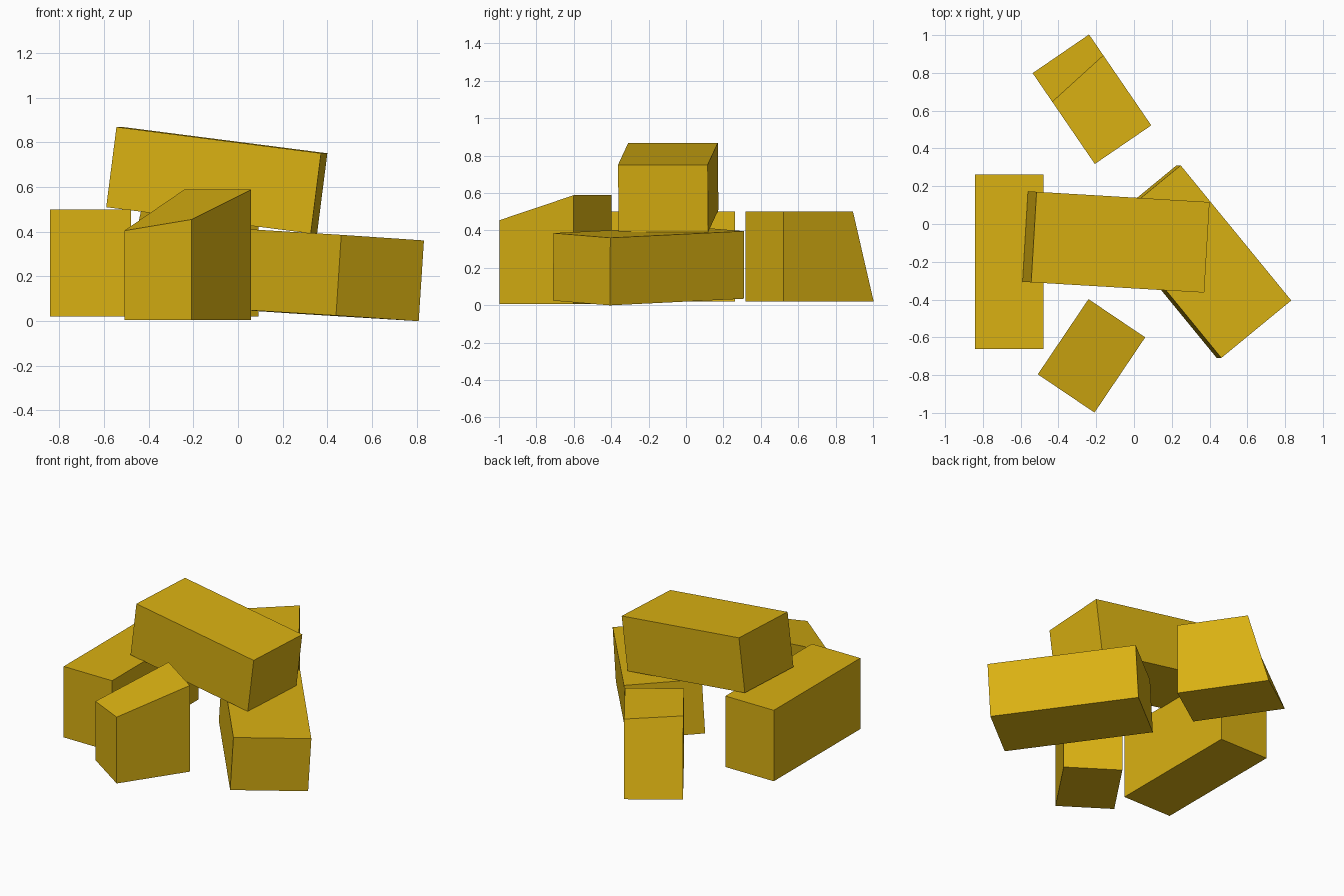
import bpy
import bmesh
from math import radians

default = bpy.data.objects.get("Cube")
if default:
    bpy.data.objects.remove(default, do_unlink=True)

# Straw colour shared by every bale
STRAW = (0.70, 0.44, 0.006, 1.0)
straw = bpy.data.materials.new("straw_gold")
straw.use_nodes = True
straw.diffuse_color = STRAW
straw.node_tree.nodes["Principled BSDF"].inputs["Base Color"].default_value = STRAW

LENGTH, WIDTH, THICK = 0.925, 0.48, 0.362
HALF_LENGTH = 0.583


def make_block(name, size, location, rotation, base_at_origin=False, shape=None):
    """A box with flat faces, optionally reshaped before it is placed."""
    bm = bmesh.new()
    bmesh.ops.create_cube(bm, size=1)
    for v in bm.verts:
        if base_at_origin:
            v.co.z += 0.5
        v.co = [c * s for c, s in zip(v.co, size)]
        if shape:
            shape(v)
    mesh = bpy.data.meshes.new(name)
    bm.to_mesh(mesh)
    bm.free()
    mesh.materials.append(straw)
    obj = bpy.data.objects.new(name, mesh)
    bpy.context.collection.objects.link(obj)
    obj.location = location
    obj.rotation_euler = [radians(a) for a in rotation]
    return obj


def slope_end(v):
    """Cut the far end of a half bale at a slightly twisted slant."""
    if v.co.z > 0.1 and v.co.y < 0:
        v.co.z -= 0.134 if v.co.x > 0 else 0.184


def whole_bale(name, location, rotation):
    make_block(name, (LENGTH, WIDTH, THICK), location, rotation)


def half_bale(name, location, rotation):
    make_block(name, (THICK, WIDTH, HALF_LENGTH), location, rotation, True, slope_end)


# Whole bales: one on its side, one lying flat, one leaning across both
whole_bale("side_bale", (-0.66, -0.20, 0.26), (90, 0, 90))
whole_bale("flat_bale", (0.343, -0.20, 0.21), (-3, 2.2, -50.7))
whole_bale("top_bale", (-0.095, -0.095, 0.63), (0, 7.3, -3.4))

# Half bales: one standing in front, one lying behind
half_bale("standing_half_bale", (-0.225, -0.698, 0.005), (0, 0, -34))
half_bale("lying_half_bale", (-0.058, 0.42, 0.26), (-90, 0, 34.4))
